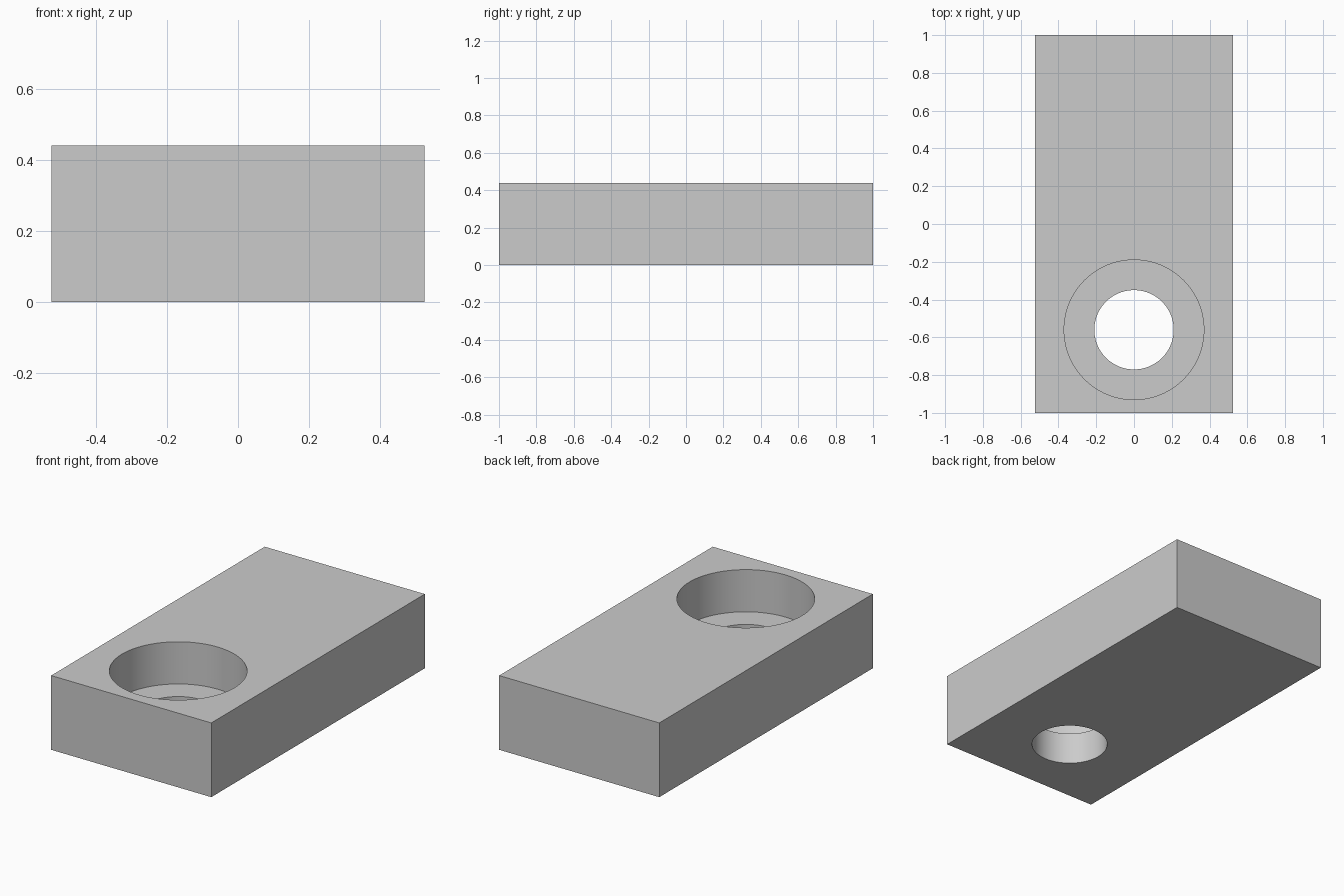
import bpy
import math

WIDTH, LENGTH, HEIGHT = 1.05, 2.0, 0.44
HOLE_Y = -0.56
SEAT_Z = 0.19

default = bpy.data.objects.get("Cube")
if default:
    bpy.data.objects.remove(default, do_unlink=True)

# Single grey material
grey = bpy.data.materials.new("plain grey")
grey.use_nodes = True
colour = (0.6, 0.6, 0.6, 1.0)
grey.diffuse_color = colour
grey.node_tree.nodes["Principled BSDF"].inputs["Base Color"].default_value = colour

# Rectangular block
bpy.ops.mesh.primitive_cube_add(size=1, location=(0, 0, HEIGHT / 2))
block = bpy.context.object
block.name = "counterbored_block"
block.scale = (WIDTH, LENGTH, HEIGHT)
bpy.ops.object.transform_apply(location=True, rotation=False, scale=True)
block.data.materials.append(grey)


def bore(name, radius, bottom, top):
    """Cut a round vertical bore through the block between two heights."""
    bpy.ops.mesh.primitive_cylinder_add(
        vertices=96, radius=radius, depth=top - bottom,
        location=(0, HOLE_Y, (top + bottom) / 2))
    cutter = bpy.context.object
    cutter.name = name
    cutter.hide_render = True
    cutter.data.materials.append(grey)
    cut = block.modifiers.new(name, "BOOLEAN")
    cut.operation = "DIFFERENCE"
    cut.solver = "EXACT"
    cut.object = cutter
    bpy.context.view_layer.objects.active = block
    bpy.ops.object.modifier_apply(modifier=cut.name)
    bpy.data.objects.remove(cutter, do_unlink=True)


# Wide recess for the screw head, then the narrow through hole
bore("head_recess", 0.37, SEAT_Z, HEIGHT + 0.2)
bore("through_hole", 0.21, -0.2, HEIGHT + 0.2)

# Smooth bore walls with crisp rims
bpy.ops.object.select_all(action="DESELECT")
block.select_set(True)
bpy.context.view_layer.objects.active = block
bpy.ops.object.shade_smooth_by_angle(angle=math.radians(30))
